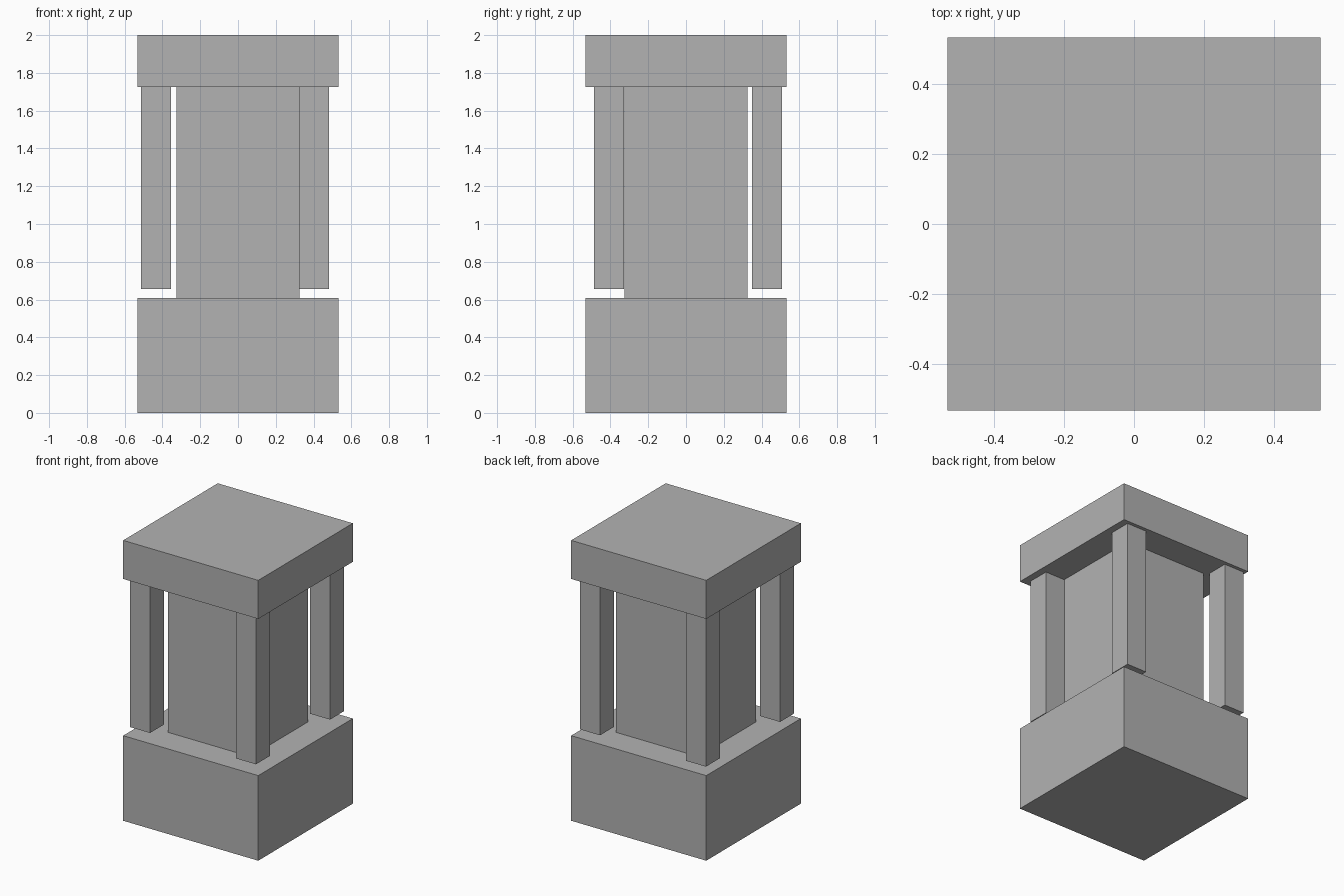
import bpy

if "Cube" in bpy.data.objects:
    bpy.data.objects.remove(bpy.data.objects["Cube"])

stone = bpy.data.materials.new("grey stone")
stone.diffuse_color = (0.448, 0.448, 0.448, 1.0)
stone.use_nodes = True
stone.node_tree.nodes["Principled BSDF"].inputs["Base Color"].default_value = stone.diffuse_color


def box(name, x, y, z):
    """Axis-aligned box from (min, max) ranges."""
    ranges = (x, y, z)
    bpy.ops.mesh.primitive_cube_add(size=1, location=[(a + b) / 2 for a, b in ranges])
    obj = bpy.context.object
    obj.name = name
    obj.scale = [b - a for a, b in ranges]
    bpy.ops.object.transform_apply(location=False, rotation=False, scale=True)
    obj.data.materials.append(stone)
    return obj


HALF, CORE = 0.533, 0.325
BASE_TOP, CAP_BOTTOM = 0.607, 1.725

# Base block, central core and cap slab
box("base", (-HALF, HALF), (-HALF, HALF), (0, BASE_TOP))
box("core", (-CORE, CORE), (-CORE, CORE), (BASE_TOP, CAP_BOTTOM))
box("cap", (-HALF, HALF), (-HALF, HALF), (CAP_BOTTOM, 2.0))

# Four corner posts hanging from the cap, slightly off-centre
sides_x = {"left": (-0.513, -0.354), "right": (0.323, 0.482)}
sides_y = {"front": (-0.486, -0.327), "back": (0.349, 0.508)}
for y_name, y in sides_y.items():
    for x_name, x in sides_x.items():
        box(f"{y_name}_{x_name}_post", x, y, (0.656, CAP_BOTTOM))
